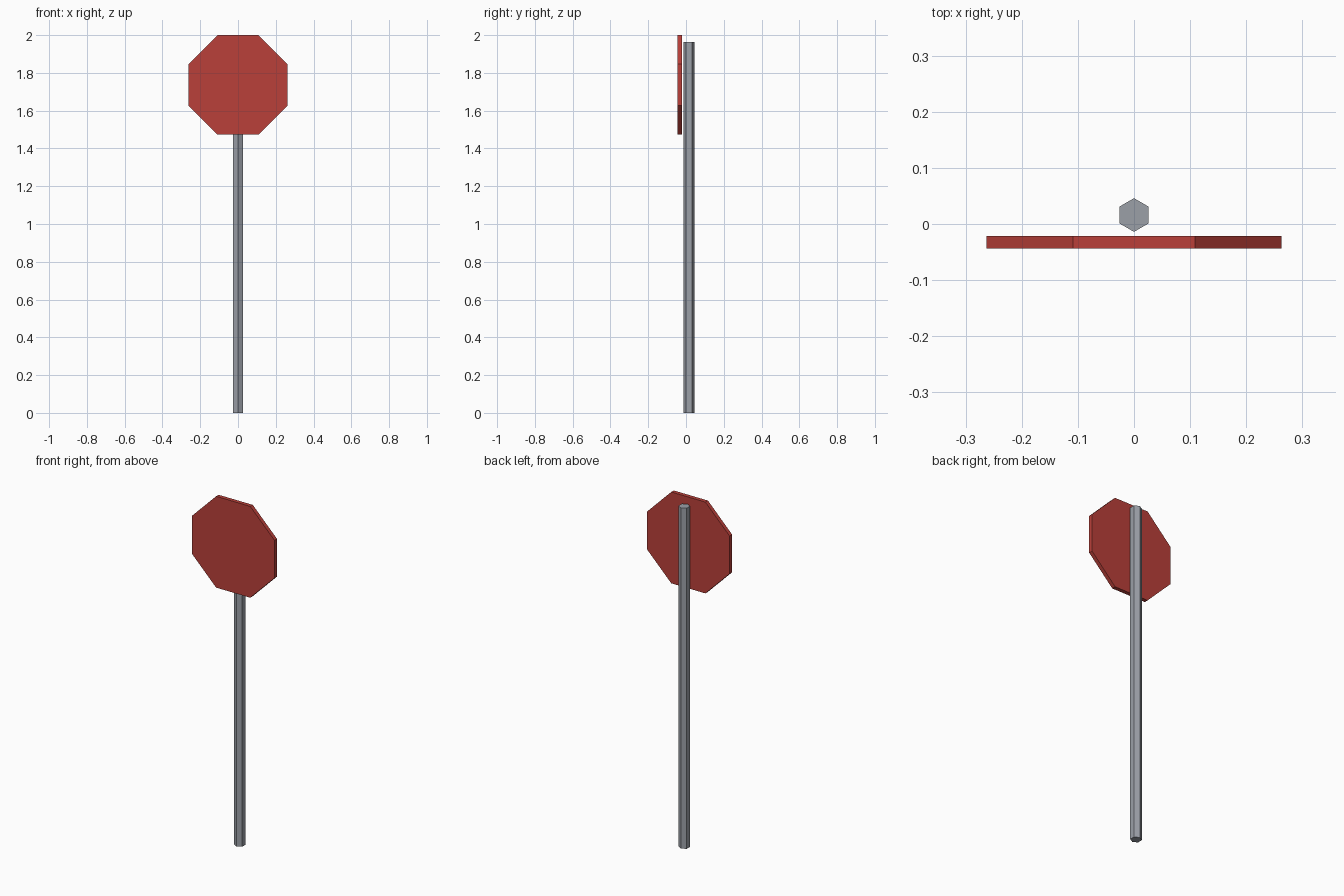
import bpy
import bmesh
from math import cos, sin, pi
from mathutils import Matrix

default = bpy.data.objects.get("Cube")
if default:
    bpy.data.objects.remove(default, do_unlink=True)


def make_material(name, rgb):
    mat = bpy.data.materials.new(name)
    mat.use_nodes = True
    colour = (*rgb, 1.0)
    mat.diffuse_color = colour
    mat.node_tree.nodes["Principled BSDF"].inputs["Base Color"].default_value = colour
    return mat


def make_prism(name, sides, radius, start, depth, matrix, mat):
    """Regular polygon extruded along its local z, then placed by a matrix."""
    bm = bmesh.new()
    ring = [start + 2 * pi * i / sides for i in range(sides)]
    base = bm.faces.new([bm.verts.new((radius * cos(a), radius * sin(a), 0)) for a in ring])
    top = bmesh.ops.extrude_face_region(bm, geom=[base], use_keep_orig=True)
    verts = [v for v in top["geom"] if isinstance(v, bmesh.types.BMVert)]
    bmesh.ops.translate(bm, verts=verts, vec=(0, 0, depth))
    bmesh.ops.transform(bm, matrix=matrix, verts=bm.verts)
    bmesh.ops.recalc_face_normals(bm, faces=bm.faces)
    mesh = bpy.data.meshes.new(name)
    bm.to_mesh(mesh)
    bm.free()
    mesh.materials.append(mat)
    obj = bpy.data.objects.new(name, mesh)
    bpy.context.collection.objects.link(obj)
    return obj


red = make_material("sign_red", (0.49, 0.051, 0.042))
grey = make_material("metal_grey", (0.33, 0.35, 0.39))

# Hexagonal post with corners pointing front and back
make_prism("post", 6, 0.03, pi / 2, 1.963,
           Matrix.Translation((0, 0.016, 0)), grey)

# Octagonal plate standing upright just in front of the post
apothem = 0.263
make_prism("sign_plate", 8, apothem / cos(pi / 8), pi / 8, 0.023,
           Matrix.Translation((0, -0.021, 2 - apothem)) @ Matrix.Rotation(pi / 2, 4, "X"), red)
